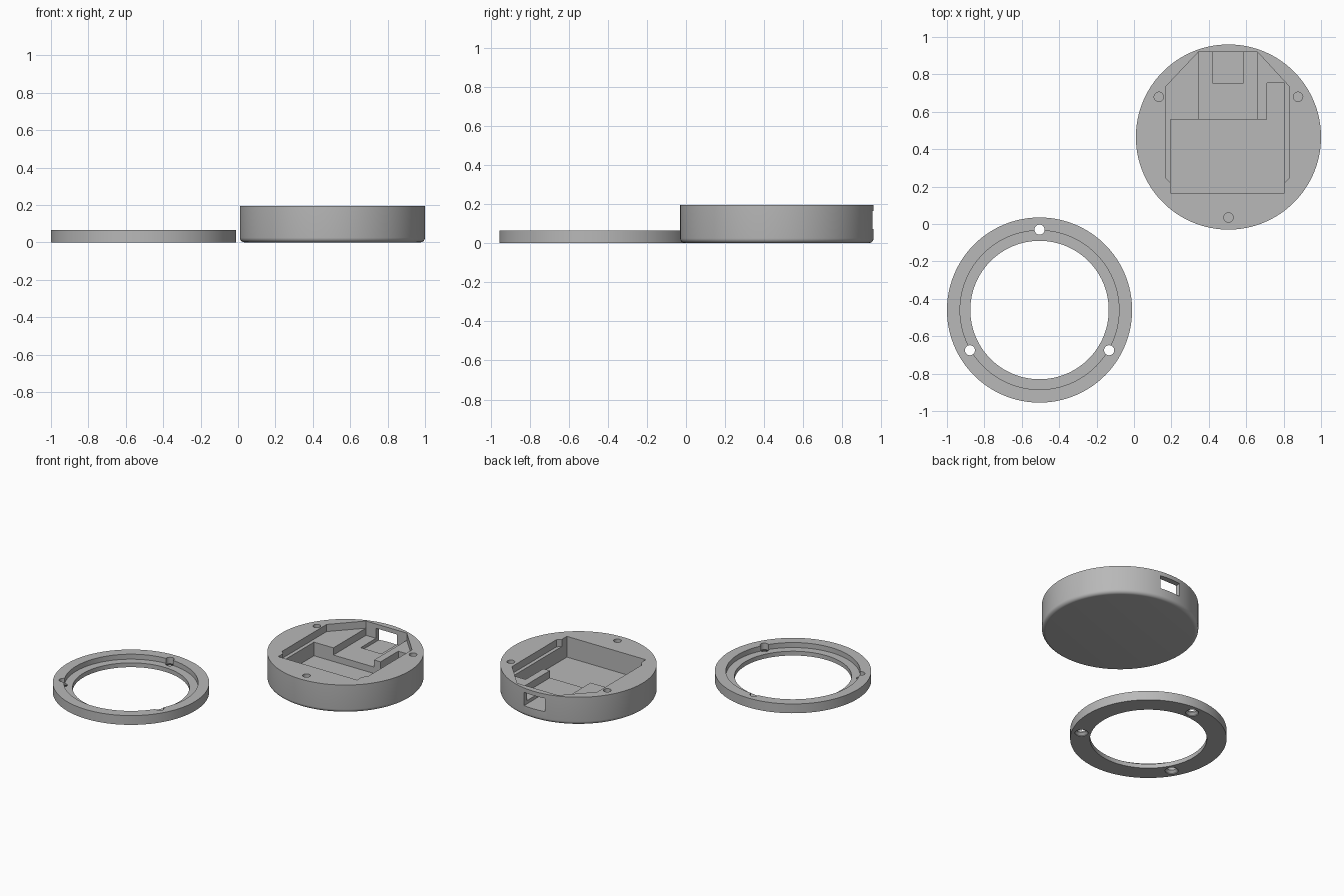
import bpy, bmesh, math

if "Cube" in bpy.data.objects:
    bpy.data.objects.remove(bpy.data.objects["Cube"])

CASE = (0.505, 0.465)      # centre of the round case
RING = (-0.505, -0.46)     # centre of the lid ring
SCREW_R = 0.43             # screw circle radius

grey = bpy.data.materials.new("plain grey")
grey.diffuse_color = (0.48, 0.48, 0.48, 1)
grey.use_nodes = True
grey.node_tree.nodes["Principled BSDF"].inputs["Base Color"].default_value = grey.diffuse_color


def finish(name, bm):
    bmesh.ops.remove_doubles(bm, verts=bm.verts, dist=1e-5)
    bmesh.ops.recalc_face_normals(bm, faces=bm.faces)
    mesh = bpy.data.meshes.new(name)
    bm.to_mesh(mesh)
    bm.free()
    mesh.materials.append(grey)
    ob = bpy.data.objects.new(name, mesh)
    bpy.context.collection.objects.link(ob)
    return ob


def lathe(name, profile, centre, steps=128, closed=False):
    """Spin an (r, z) profile around a vertical axis."""
    bm = bmesh.new()
    vs = [bm.verts.new((r + centre[0], centre[1], z)) for r, z in profile]
    pairs = list(zip(vs, vs[1:])) + ([(vs[-1], vs[0])] if closed else [])
    edges = [bm.edges.new(p) for p in pairs]
    bmesh.ops.spin(bm, geom=vs + edges, cent=(*centre, 0), axis=(0, 0, 1),
                   angle=math.tau, steps=steps, use_duplicate=False)
    bmesh.ops.dissolve_degenerate(bm, dist=1e-5, edges=bm.edges)
    return finish(name, bm)


def prism(name, outline, z0, z1):
    """Extrude a plan outline between two heights."""
    bm = bmesh.new()
    face = bm.faces.new([bm.verts.new((x, y, z0)) for x, y in outline])
    ext = bmesh.ops.extrude_face_region(bm, geom=[face])
    top = [g for g in ext["geom"] if isinstance(g, bmesh.types.BMVert)]
    bmesh.ops.translate(bm, verts=top, vec=(0, 0, z1 - z0))
    return finish(name, bm)


def rect(x0, x1, y0, y1):
    return [(x0, y0), (x1, y0), (x1, y1), (x0, y1)]


def cut(target, cutter):
    mod = target.modifiers.new("cut", 'BOOLEAN')
    mod.operation = 'DIFFERENCE'
    mod.solver = 'EXACT'
    mod.object = cutter
    bpy.context.view_layer.objects.active = target
    bpy.ops.object.modifier_apply(modifier=mod.name)
    bpy.data.objects.remove(cutter)


def screw_points(centre, start):
    for k in range(3):
        a = math.radians(start + 120 * k)
        yield (centre[0] + SCREW_R * math.cos(a), centre[1] + SCREW_R * math.sin(a))


def smooth(ob):
    bpy.ops.object.select_all(action='DESELECT')
    ob.select_set(True)
    bpy.context.view_layer.objects.active = ob
    bpy.ops.object.shade_smooth_by_angle(angle=math.radians(25))


# Round case with a rolled bottom edge
R, H, F = 0.495, 0.195, 0.025
fillet = [(R - F + F * math.sin(a), F - F * math.cos(a))
          for a in (math.radians(15 * i) for i in range(7))]
case = lathe("case", [(0, 0)] + fillet + [(R, H), (0, H)], CASE)

# Shallow chamfered ledge for the board
cut(case, prism("ledge_cutter", [
    (0.17, 0.245), (0.25, 0.165), (0.75, 0.165), (0.83, 0.245),
    (0.83, 0.735), (0.66, 0.92), (0.345, 0.92), (0.17, 0.735)], 0.145, 0.3))
# Deep compartment with a side channel
cut(case, prism("compartment_cutter", [
    (0.195, 0.165), (0.805, 0.165), (0.805, 0.755), (0.71, 0.755),
    (0.71, 0.56), (0.195, 0.56)], 0.05, 0.3))
# Middle recess behind the compartment
cut(case, prism("recess_cutter", rect(0.345, 0.66, 0.5, 0.92), 0.095, 0.3))
# Connector pocket and port through the back wall
cut(case, prism("port_cutter", rect(0.423, 0.583, 0.75, 1.05), 0.072, 0.165))
# Blind screw holes
for p in screw_points(CASE, 30):
    cut(case, lathe("hole_cutter", [(0, 0.07), (0.025, 0.07), (0.025, 0.3), (0, 0.3)], p, 32))
smooth(case)

# Lid ring with an inner lip
ring = lathe("lid_ring", [(0.37, 0), (R, 0), (R, 0.065), (0.425, 0.065),
                          (0.425, 0.03), (0.37, 0.03)], RING, closed=True)
# Countersunk screw holes
for p in screw_points(RING, 90):
    cut(ring, lathe("hole_cutter", [(0, -0.01), (0.042, -0.01), (0.042, 0.005), (0.027, 0.02),
                                    (0.027, 0.1), (0, 0.1)], p, 32))
smooth(ring)
